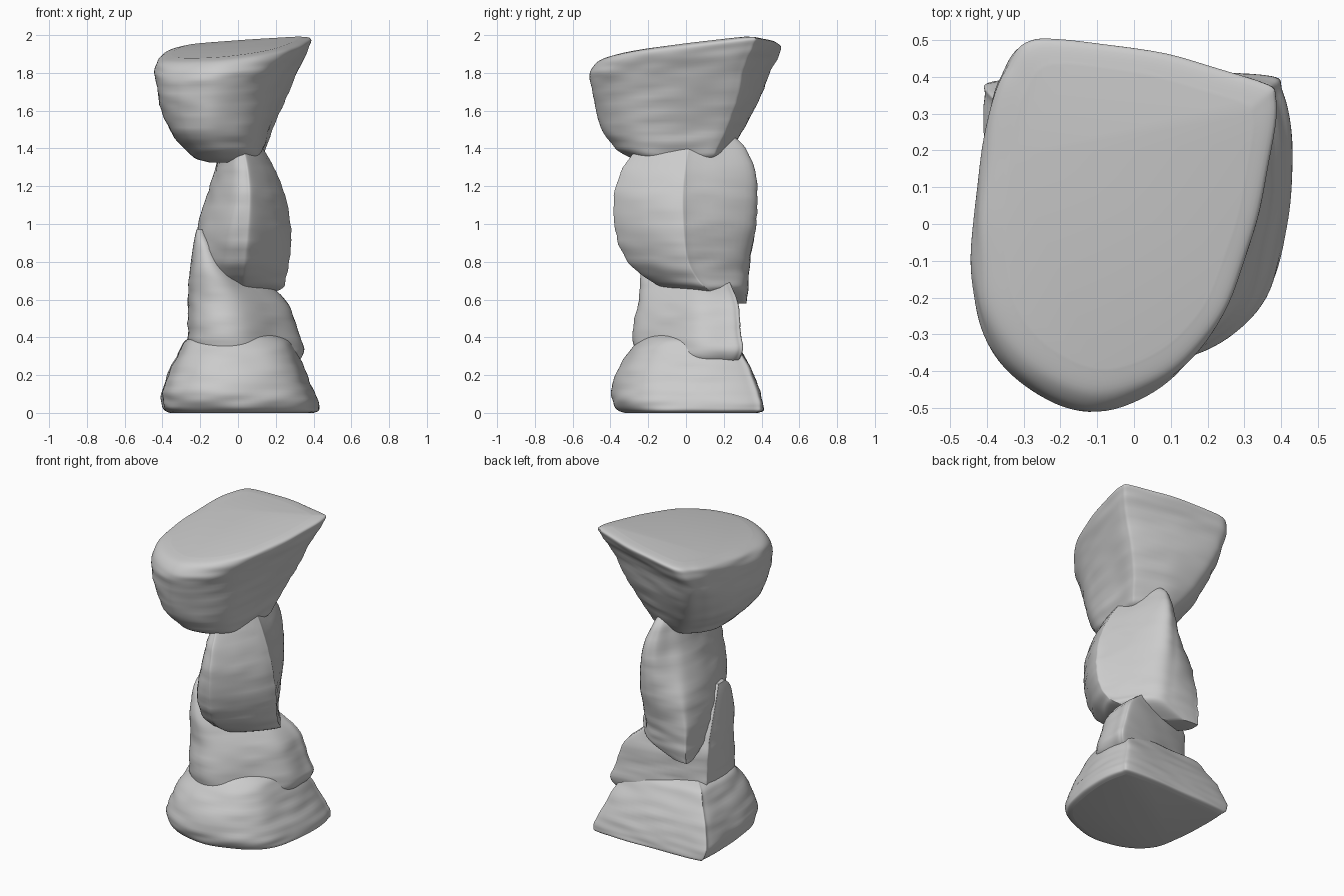
import bpy, bmesh
from mathutils import Vector, noise

if "Cube" in bpy.data.objects:
    bpy.data.objects.remove(bpy.data.objects["Cube"])


def spline(pts, steps, closed):
    """Catmull-Rom resampling of a list of tuples."""
    n = len(pts)
    P = [Vector(p) for p in pts]
    get = (lambda i: P[i % n]) if closed else (lambda i: P[max(0, min(n - 1, i))])
    out = []
    for i in range(n if closed else n - 1):
        a, b, c, d = get(i - 1), get(i), get(i + 1), get(i + 2)
        for k in range(steps):
            t = k / steps
            out.append(0.5 * (2 * b + (c - a) * t + (2 * a - 5 * b + 4 * c - d) * t * t
                              + (3 * b - a - 3 * c + d) * t ** 3))
    if not closed:
        out.append(P[-1])
    return out


def unit_ring(outline):
    """Smooth an outline and scale it to the unit square."""
    ring = spline(outline, 8, True)
    lx, hx = min(p.x for p in ring), max(p.x for p in ring)
    ly, hy = min(p.y for p in ring), max(p.y for p in ring)
    return [Vector(((p.x - lx) / (hx - lx), (p.y - ly) / (hy - ly))) for p in ring]


def rock(name, outline, levels, low=None, tilt=(0, 0), seed=0):
    """Loft an outline through levels (z, x0, x1, y0, y1).
    low maps point indices to moved points at the bottom; tilt leans the top face."""
    top = unit_ring(outline)
    bottom = unit_ring([(low or {}).get(i, p) for i, p in enumerate(outline)])
    zlo, zhi = levels[0][0], levels[-1][0]
    bm = bmesh.new()
    rows = []
    for z, x0, x1, y0, y1 in spline(levels, 6, False):
        cx, cy = (x0 + x1) / 2, (y0 + y1) / 2
        f = max(0, (z - zlo) / (zhi - zlo))
        row = []
        for a, b in zip(bottom, top):
            u, v = a.lerp(b, min(1, f * 1.4))
            x, y = x0 + (x1 - x0) * u, y0 + (y1 - y0) * v
            # chiselled, mostly horizontal grooves
            g = noise.noise(Vector((x * 5 + seed, y * 5, z * 22))) * 0.008
            d = Vector((x - cx, y - cy, 0))
            if d.length > 0.15:
                d = d.normalized() * g
                x, y = x + d.x, y + d.y
            row.append(bm.verts.new((x, y, max(0, z) + f ** 1.5 * (tilt[0] * x + tilt[1] * y))))
        rows.append(row)
    n = len(top)
    for a, b in zip(rows, rows[1:]):
        for i in range(n):
            j = (i + 1) % n
            bm.faces.new((a[i], a[j], b[j], b[i]))
    bm.faces.new(rows[0])
    bm.faces.new(rows[-1])
    bmesh.ops.recalc_face_normals(bm, faces=bm.faces)
    me = bpy.data.meshes.new(name)
    bm.to_mesh(me)
    bm.free()
    ob = bpy.data.objects.new(name, me)
    bpy.context.collection.objects.link(ob)
    bpy.ops.object.select_all(action='DESELECT')
    ob.select_set(True)
    bpy.context.view_layer.objects.active = ob
    bpy.ops.object.shade_smooth_by_angle(angle=0.8)
    return ob


# base stone: two back corners, rounded front, softly rounded rim
rock("base_stone",
     [(-.40, .35), (-.36, .395), (0, .41), (.35, .41), (.405, .36), (.43, .2), (.415, 0),
      (.36, -.2), (.22, -.33), (0, -.39), (-.2, -.36), (-.34, -.24), (-.39, -.05), (-.40, .15)],
     [(0, -.36, .40, -.32, .38), (.012, -.385, .43, -.355, .41), (.04, -.40, .43, -.38, .41),
      (.1, -.405, .41, -.395, .395), (.2, -.375, .365, -.375, .36), (.3, -.325, .32, -.32, .31),
      (.38, -.28, .28, -.25, .26), (.42, -.2, .2, -.18, .18)], seed=1)

# lower stone: wedge rising to a peak on the left
rock("lower_stone",
     [(.34, .28), (.345, .22), (.33, .06), (.2, -.11), (.04, -.26), (-.1, -.28), (-.22, -.2),
      (-.265, -.05), (-.265, .13), (-.235, .18), (.05, .26), (.30, .30)],
     [(.26, -.22, .30, -.2, .26), (.32, -.255, .35, -.27, .3), (.45, -.265, .315, -.28, .29),
      (.6, -.265, .25, -.25, .27), (.75, -.255, .07, -.235, .2), (.9, -.235, -.08, -.18, .08),
      (.97, -.22, -.16, -.1, 0)], seed=5)

# middle stone: tall upright slab with ridges and a low back corner
rock("middle_stone",
     [(-.20, .20), (-.13, .29), (-.04, .37), (.09, .35), (.26, .03), (.28, -.04), (.20, -.21),
      (.08, -.36), (.03, -.37), (-.06, -.33), (-.17, -.15), (-.22, .06)],
     [(.58, -.23, -.06, .18, .32), (.65, -.235, .22, -.08, .335), (.72, -.24, .255, -.22, .345),
      (.82, -.24, .27, -.32, .36), (.97, -.22, .28, -.375, .385), (1.15, -.165, .25, -.38, .385),
      (1.3, -.12, .19, -.33, .36), (1.42, -.09, .12, -.24, .3), (1.5, -.06, .07, -.15, .2)],
     low={0: (-.22, .34), 1: (-.19, .37), 2: (0, .35), 3: (.12, .28)}, seed=9)

# top stone: flaring block with a leaning flat top
rock("top_stone",
     [(-.35, .43), (-.30, .50), (-.2, .51), (.05, .47), (.34, .39), (.39, .33), (.37, .15),
      (.31, -.1), (.22, -.31), (.08, -.45), (-.1, -.51), (-.28, -.44), (-.39, -.31),
      (-.43, -.13), (-.42, .12), (-.385, .34)],
     [(1.325, -.15, .05, -.2, .08), (1.35, -.23, .12, -.29, .19), (1.4, -.28, .15, -.37, .24),
      (1.5, -.36, .185, -.445, .31), (1.65, -.415, .255, -.48, .39), (1.8, -.435, .33, -.51, .45),
      (1.87, -.435, .37, -.50, .49), (1.915, -.415, .385, -.46, .505),
      (1.932, -.35, .32, -.39, .43)],
     low={0: (-.26, .36), 1: (-.16, .44), 2: (-.05, .47), 3: (.12, .47), 15: (-.34, .27),
          7: (.36, -.1), 8: (.3, -.3), 9: (.14, -.44)},
     tilt=(.09, .10), seed=14)
